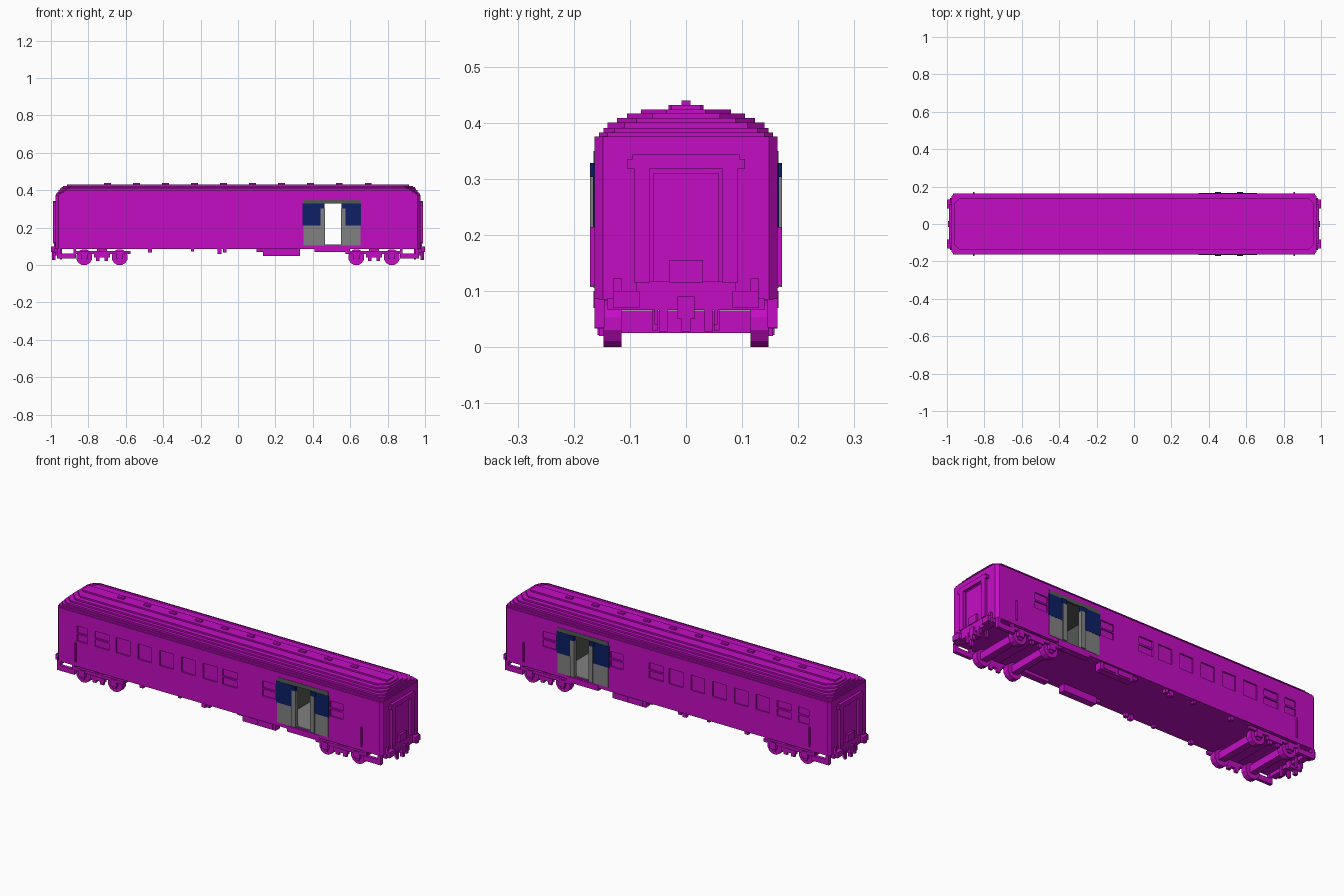
import bpy, bmesh, math
from mathutils import Matrix, Vector

if "Cube" in bpy.data.objects:
    bpy.data.objects.remove(bpy.data.objects["Cube"], do_unlink=True)


def material(name, rgb):
    m = bpy.data.materials.new(name)
    m.use_nodes = True
    m.diffuse_color = (*rgb, 1)
    m.node_tree.nodes["Principled BSDF"].inputs["Base Color"].default_value = (*rgb, 1)
    return m


MAGENTA = material("magenta paint", (0.55, 0.004, 0.55))
BLUE = material("navy blue", (0.004, 0.014, 0.13))
GRAY = material("door gray", (0.22, 0.22, 0.22))
DARK = material("dark gray", (0.09, 0.1, 0.09))


def finish(name, bm, mat):
    bmesh.ops.recalc_face_normals(bm, faces=bm.faces)
    me = bpy.data.meshes.new(name)
    bm.to_mesh(me)
    bm.free()
    me.materials.append(mat)
    ob = bpy.data.objects.new(name, me)
    bpy.context.scene.collection.objects.link(ob)
    return ob


def add_box(bm, x0, x1, y0, y1, z0, z1):
    mat = Matrix.Translation(((x0 + x1) / 2, (y0 + y1) / 2, (z0 + z1) / 2)) @ \
        Matrix.Diagonal((abs(x1 - x0), abs(y1 - y0), z1 - z0, 1))
    bmesh.ops.create_cube(bm, size=1, matrix=mat)


def boxes(name, mat, items, mirror_x=False, mirror_y=False):
    """One object of boxes (x0, x1, y0, y1, z0, z1), mirrored when asked."""
    bm = bmesh.new()
    for x0, x1, y0, y1, z0, z1 in items:
        for sx in ((1, -1) if mirror_x else (1,)):
            for sy in ((1, -1) if mirror_y else (1,)):
                add_box(bm, *sorted((sx * x0, sx * x1)), *sorted((sy * y0, sy * y1)), z0, z1)
    return finish(name, bm, mat)


def add_slab(bm, hx, hy, c, z0, z1):
    """Long slab with chamfered corners."""
    pts = [(hx, hy - c), (hx - c, hy), (-hx + c, hy), (-hx, hy - c),
           (-hx, -hy + c), (-hx + c, -hy), (hx - c, -hy), (hx, -hy + c)]
    face = bm.faces.new([bm.verts.new((x, y, z0)) for x, y in pts])
    top = bmesh.ops.extrude_face_region(bm, geom=[face])["geom"]
    bmesh.ops.translate(bm, vec=(0, 0, z1 - z0),
                        verts=[v for v in top if isinstance(v, bmesh.types.BMVert)])


# Car body with window recesses and a doorway cut right through
bm = bmesh.new()
add_slab(bm, 0.975, 0.163, 0.015, 0.085, 0.375)
body = finish("car_body", bm, MAGENTA)

split = [(-0.85, -0.786), (-0.743, -0.658), (0.022, 0.107), (0.262, 0.338), (0.665, 0.743)]
single = [(-0.615 + 0.13 * i, -0.533 + 0.13 * i) for i in range(5)]
holes = [(x0, x1, 0.155, 0.2, 0.222, 0.304) for x0, x1 in single]
for x0, x1 in split:
    holes += [(x0, x1, 0.155, 0.2, 0.222, 0.259), (x0, x1, 0.155, 0.2, 0.267, 0.304)]
cutter = boxes("opening_cutter", MAGENTA, holes, mirror_y=True)
bm = bmesh.new()
bm.from_mesh(cutter.data)
add_box(bm, 0.35, 0.655, -0.3, 0.3, 0.107, 0.35)
bm.to_mesh(cutter.data)
bm.free()
cutter.hide_render = True
mod = body.modifiers.new("openings", "BOOLEAN")
mod.operation, mod.solver, mod.object = "DIFFERENCE", "EXACT", cutter
bpy.context.view_layer.objects.active = body
bpy.ops.object.modifier_apply(modifier=mod.name)
bpy.data.objects.remove(cutter, do_unlink=True)

# Stepped roof, each layer shorter and narrower than the one below
bm = bmesh.new()
layers = [(0.972, 0.155, 0.015, 0.383), (0.966, 0.147, 0.02, 0.391), (0.96, 0.14, 0.03, 0.400),
          (0.953, 0.123, 0.035, 0.408), (0.945, 0.105, 0.045, 0.416),
          (0.935, 0.08, 0.045, 0.424), (0.915, 0.031, 0.005, 0.432)]
below = 0.375
for hx, hy, c, top in layers:
    add_slab(bm, hx, hy, c, below, top)
    below = top
finish("stepped_roof", bm, MAGENTA)

# Roof vents
boxes("roof_vents", MAGENTA,
      [(-0.716 + 0.155 * i, -0.68 + 0.155 * i, -0.008, 0.008, 0.43, 0.44) for i in range(10)])

# Vestibule lining inside the doorway
boxes("vestibule_lining", DARK, [
    (0.35, 0.355, -0.157, 0.157, 0.107, 0.35), (0.65, 0.655, -0.157, 0.157, 0.107, 0.35),
    (0.35, 0.655, -0.157, 0.157, 0.335, 0.35)])
boxes("vestibule_floor", GRAY, [(0.35, 0.655, -0.157, 0.157, 0.1, 0.111)])

# Door leaves on both sides: gray below, navy above, posts beside the gap
boxes("door_lower_panels", GRAY, [
    (0.35, 0.465, 0.155, 0.165, 0.105, 0.212), (0.55, 0.655, 0.155, 0.165, 0.105, 0.212)],
    mirror_y=True)
boxes("door_upper_panels", BLUE, [
    (0.345, 0.44, 0.155, 0.166, 0.212, 0.328), (0.575, 0.658, 0.155, 0.166, 0.212, 0.328),
    (0.432, 0.462, 0.155, 0.171, 0.303, 0.328), (0.553, 0.583, 0.155, 0.171, 0.303, 0.328)],
    mirror_y=True)
boxes("door_posts", GRAY, [
    (0.44, 0.465, 0.15, 0.171, 0.107, 0.303), (0.55, 0.575, 0.15, 0.171, 0.107, 0.303)],
    mirror_y=True)
boxes("door_header", DARK, [(0.35, 0.655, 0.155, 0.165, 0.328, 0.35)], mirror_y=True)
boxes("door_step", MAGENTA, [(0.41, 0.6, 0.13, 0.165, 0.07, 0.1)], mirror_y=True)

# Grab rails near the corners
boxes("grab_rails", MAGENTA, [(0.852, 0.86, 0.16, 0.171, 0.11, 0.214)],
      mirror_x=True, mirror_y=True)

# End gangway frames, doors and corner posts
boxes("gangway_frames", MAGENTA, [
    (0.97, 0.99, 0.065, 0.093, 0.115, 0.343), (0.97, 0.99, 0.09, 0.105, 0.318, 0.335),
    (0.97, 0.99, 0.0, 0.095, 0.318, 0.343), (0.97, 0.985, 0.0, 0.088, 0.085, 0.117),
    (0.97, 0.99, 0.0, 0.03, 0.115, 0.155)], mirror_x=True, mirror_y=True)
boxes("end_doors", MAGENTA, [(0.97, 0.979, -0.058, 0.058, 0.115, 0.31)], mirror_x=True)

# Buffer beam, couplers and hoses
boxes("buffer_beams", MAGENTA, [
    (0.95, 0.985, 0.0, 0.14, 0.066, 0.088), (0.97, 1.0, 0.083, 0.13, 0.07, 0.1),
    (0.965, 0.985, 0.115, 0.13, 0.1, 0.122)], mirror_x=True, mirror_y=True)
boxes("couplers", MAGENTA, [
    (0.94, 0.995, -0.015, 0.015, 0.05, 0.09), (0.975, 0.995, -0.008, 0.008, 0.028, 0.05)],
    mirror_x=True)
boxes("hoses", MAGENTA, [
    (0.975, 0.987, 0.033, 0.048, 0.028, 0.082), (0.975, 0.987, 0.05, 0.056, 0.04, 0.07),
    (0.94, 0.952, 0.05, 0.06, 0.03, 0.085)], mirror_x=True, mirror_y=True)

# Steps under the corners
boxes("corner_steps", MAGENTA, [
    (0.865, 0.968, 0.145, 0.163, 0.035, 0.062), (0.865, 0.88, 0.145, 0.16, 0.06, 0.087),
    (0.95, 0.968, 0.145, 0.163, 0.06, 0.087)], mirror_x=True, mirror_y=True)

# Bogies: side frames, axle boxes, springs, axles
frame, axles = [], []
for wx in (0.6325, 0.8225):
    frame.append((wx - 0.018, wx + 0.018, 0.145, 0.163, 0.033, 0.07))
    frame.append((wx - 0.01, wx + 0.01, 0.145, 0.155, 0.02, 0.035))
    axles.append((wx - 0.018, wx + 0.018, -0.118, 0.118, 0.025, 0.065))
frame += [(0.575, 0.865, 0.145, 0.16, 0.058, 0.075), (0.685, 0.77, 0.145, 0.163, 0.04, 0.06),
          (0.695, 0.715, 0.145, 0.158, 0.022, 0.042), (0.74, 0.76, 0.145, 0.158, 0.022, 0.042),
          (0.7, 0.755, 0.0, 0.15, 0.072, 0.086)]
boxes("bogie_frames", MAGENTA, frame, mirror_x=True, mirror_y=True)
boxes("axles", MAGENTA, axles, mirror_x=True)

# Wheels
bm = bmesh.new()
for x in (-0.8225, -0.6325, 0.6325, 0.8225):
    for y in (-0.131, 0.131):
        m = Matrix.Translation((x, y, 0.042)) @ Matrix.Rotation(math.pi / 2, 4, "X") @ \
            Matrix.Rotation(math.pi / 12, 4, "Z")
        bmesh.ops.create_cone(bm, cap_ends=True, segments=12, radius1=0.0435, radius2=0.0435,
                              depth=0.032, matrix=m)
finish("wheels", bm, MAGENTA)

# Equipment boxes and small fittings under the floor
boxes("equipment_boxes", MAGENTA, [
    (0.134, 0.332, 0.115, 0.152, 0.048, 0.086), (0.15, 0.225, 0.15, 0.156, 0.055, 0.08),
    (0.24, 0.315, 0.15, 0.156, 0.055, 0.08), (0.1, 0.134, 0.125, 0.145, 0.07, 0.086)],
    mirror_y=True)
boxes("underfloor_fittings", MAGENTA, [
    (-0.48, -0.46, 0.135, 0.155, 0.066, 0.086), (-0.11, -0.088, 0.135, 0.155, 0.06, 0.086),
    (-0.08, -0.062, 0.135, 0.155, 0.066, 0.086), (-0.25, -0.235, 0.135, 0.155, 0.072, 0.086)],
    mirror_y=True)
